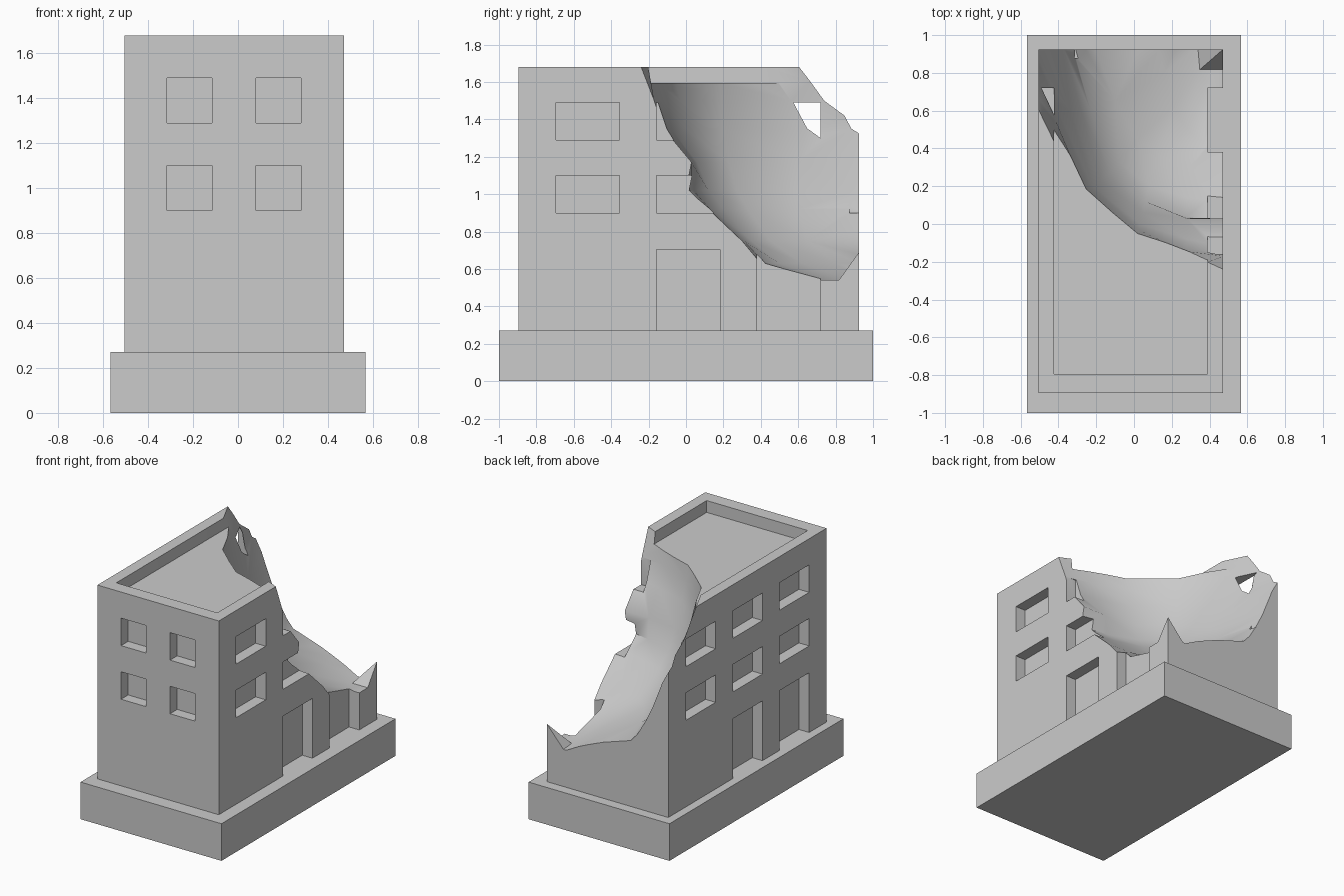
import bpy, bmesh, math

cube = bpy.data.objects.get("Cube")
if cube:
    bpy.data.objects.remove(cube, do_unlink=True)

stone = bpy.data.materials.new("grey_stone")
stone.use_nodes = True
GREY = (0.6, 0.6, 0.6, 1)
stone.diffuse_color = GREY
stone.node_tree.nodes["Principled BSDF"].inputs["Base Color"].default_value = GREY


def add_box(bm, x, y, z):
    """Box from (low, high) pairs."""
    corners = [[bm.verts.new((a, b, c)) for a, b in
                ((x[0], y[0]), (x[1], y[0]), (x[1], y[1]), (x[0], y[1]))] for c in z]
    add_loft(bm, corners)


def add_loft(bm, rings):
    """Closed skin through rings of vertices, lowest first."""
    for low, high in zip(rings, rings[1:]):
        for i in range(len(low)):
            j = (i + 1) % len(low)
            bm.faces.new((low[i], low[j], high[j], high[i]))
    bm.faces.new(rings[0][::-1])
    bm.faces.new(rings[-1])


def finish(bm, name):
    bmesh.ops.recalc_face_normals(bm, faces=bm.faces)
    mesh = bpy.data.meshes.new(name)
    bm.to_mesh(mesh)
    bm.free()
    mesh.materials.append(stone)
    obj = bpy.data.objects.new(name, mesh)
    bpy.context.collection.objects.link(obj)
    return obj


def carve(target, cutter):
    mod = target.modifiers.new("carve", 'BOOLEAN')
    mod.operation, mod.solver, mod.object = 'DIFFERENCE', 'EXACT', cutter
    bpy.context.view_layer.objects.active = target
    bpy.ops.object.modifier_apply(modifier=mod.name)
    bpy.data.objects.remove(cutter, do_unlink=True)


# Plinth
bm = bmesh.new()
add_box(bm, (-0.567, 0.567), (-1, 1), (0, 0.27))
finish(bm, "plinth")

# Main block
X, Y = (-0.505, 0.472), (-0.895, 0.925)
FLOOR, TOP, DEPTH = 0.27, 1.68, 0.082
bm = bmesh.new()
add_box(bm, X, Y, (FLOOR, TOP))
building = finish(bm, "building")

# Roof recess, windows and doorways
bm = bmesh.new()
add_box(bm, (X[0] + DEPTH, X[1] - DEPTH), (Y[0] + 0.1, Y[1] - 0.1), (1.594, 1.9))
storeys = ((0.9, 1.1), (1.29, 1.49))
right_side = (X[1] - DEPTH, X[1] + 0.1)
left_side = (X[0] - 0.1, X[0] + DEPTH)
for z in storeys:
    for cx in (-0.215, 0.18):
        for y in ((Y[0] - 0.1, Y[0] + DEPTH), (Y[1] - 0.05, Y[1] + 0.1)):
            add_box(bm, (cx - 0.1, cx + 0.1), y, z)
columns = [(c - 0.17, c + 0.17) for c in (-0.525, 0.012, 0.55)]
for side, doors in ((right_side, columns[1:]), (left_side, columns[:2])):
    for y in columns:
        for z in storeys:
            add_box(bm, side, y, z)
    for y in doors:
        add_box(bm, side, y, (0.2, 0.705))
carve(building, finish(bm, "opening_cutter"))

# Collapsed corner: contours of the scooped hollow, from rear edge to right edge
contours = {
    0.54: ((0.3, 1.1), (0.32, 0.88), (0.35, 0.81), (0.39, 0.75), (0.43, 0.72), (0.472, 0.71)),
    0.63: ((0.1, 1.1), (0.16, 0.8), (0.21, 0.62), (0.28, 0.5), (0.37, 0.43), (0.472, 0.4)),
    0.75: ((-0.27, 1.1), (-0.1, 0.65), (0.02, 0.45), (0.14, 0.35), (0.3, 0.31), (0.472, 0.3)),
    0.92: ((-0.37, 1.1), (-0.23, 0.6), (-0.08, 0.33), (0.08, 0.2), (0.28, 0.14), (0.472, 0.12)),
    1.02: ((-0.42, 1.1), (-0.28, 0.6), (-0.13, 0.27), (0.06, 0.12), (0.28, 0.04), (0.472, 0)),
    1.17: ((-0.48, 1.1), (-0.34, 0.6), (-0.18, 0.23), (0.05, 0.06), (0.28, 0.03), (0.472, 0.03)),
    1.35: ((-0.58, 1.1), (-0.42, 0.64), (-0.22, 0.2), (0.03, 0), (0.28, -0.08), (0.472, -0.12)),
    1.5: ((-0.62, 0.98), (-0.42, 0.56), (-0.245, 0.19), (0.02, -0.03), (0.28, -0.13), (0.472, -0.17)),
    1.68: ((-0.6, 0.8), (-0.42, 0.43), (-0.26, 0.18), (0.02, -0.07), (0.3, -0.16), (0.472, -0.24)),
}
contours[1.9] = contours[1.68]
bm = bmesh.new()
rings = []
for z, path in contours.items():
    outline = path + ((0.7, path[-1][1]), (0.7, 1.2), (-0.8, 1.2))
    rings.append([bm.verts.new((x, y, z)) for x, y in outline])
add_loft(bm, rings)
carve(building, finish(bm, "hollow_cutter"))

bpy.ops.object.select_all(action='DESELECT')
building.select_set(True)
bpy.context.view_layer.objects.active = building
bpy.ops.object.shade_smooth_by_angle(angle=math.radians(38))

# Jagged shard left standing at the rear right corner
bm = bmesh.new()
for p in ((X[1], 0.81, 0.53), (0.34, 0.81, 0.53), (0.33, Y[1], 0.53),
          (X[1], Y[1], 0.53), (X[1], Y[1], 0.69)):
    bm.verts.new(p)
bmesh.ops.convex_hull(bm, input=bm.verts[:])
finish(bm, "corner_shard")
